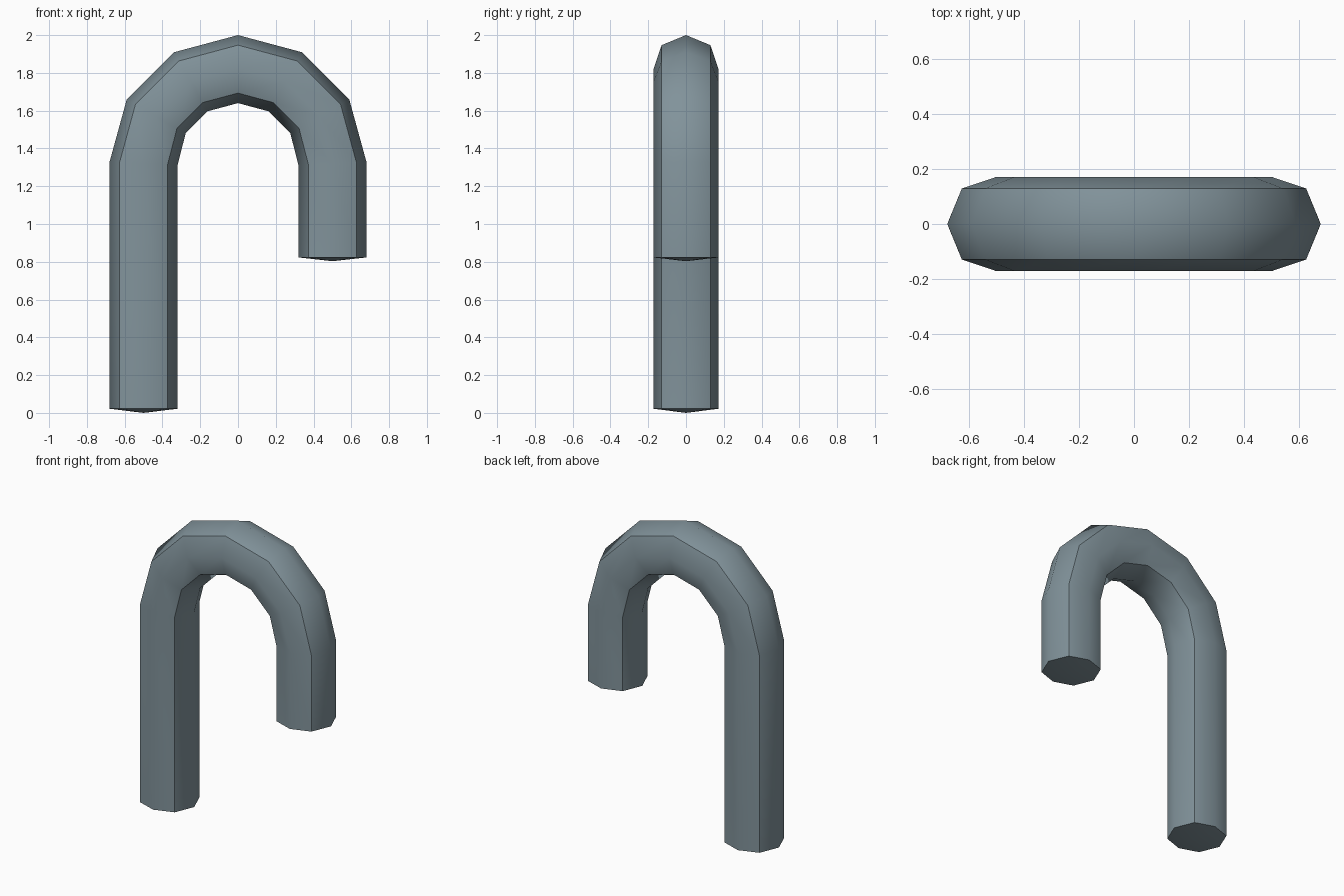
import bpy, bmesh, math

if "Cube" in bpy.data.objects:
    bpy.data.objects.remove(bpy.data.objects["Cube"])

# Cross-section: slightly flattened octagon as (in-plane offset, depth offset)
RX, RY, DX, DY = 0.18, 0.172, 0.127, 0.129
profile = [(RX, 0), (DX, DY), (0, RY), (-DX, DY), (-RX, 0), (-DX, -DY), (0, -RY), (DX, -DY)]

# Path: long leg, half-circle bend in six steps, short leg
# entries: (x, z, angle of outward direction)
R, CZ, TILT = 0.5, 1.32, math.radians(3)
path = [(-R, 0.022, math.pi)]
for i in range(7):
    a = math.pi * (1 - i / 6)
    tilt = -TILT if i == 0 else TILT if i == 6 else 0
    path.append((R * math.cos(a), CZ + R * math.sin(a), a + tilt))
path.append((R, 0.823, 0.0))

# Sweep the profile along the path
bm = bmesh.new()
rings = [[bm.verts.new((x + u * math.cos(a), v, z + u * math.sin(a))) for u, v in profile]
         for x, z, a in path]
for r0, r1 in zip(rings, rings[1:]):
    for k in range(8):
        j = (k + 1) % 8
        bm.faces.new((r0[k], r0[j], r1[j], r1[k]))

# Shallow pointed end caps
for ring, tip in ((rings[0], (-R, 0, 0.0)), (rings[-1], (R, 0, 0.803))):
    c = bm.verts.new(tip)
    for k in range(8):
        bm.faces.new((ring[k], ring[(k + 1) % 8], c))
bmesh.ops.recalc_face_normals(bm, faces=bm.faces)

mesh = bpy.data.meshes.new("hooked_pipe")
bm.to_mesh(mesh)
bm.free()
pipe = bpy.data.objects.new("hooked_pipe", mesh)
bpy.context.collection.objects.link(pipe)

# Single blue-grey colour
mat = bpy.data.materials.new("blue grey")
mat.diffuse_color = (0.22, 0.29, 0.325, 1)
mat.use_nodes = True
mat.node_tree.nodes["Principled BSDF"].inputs["Base Color"].default_value = mat.diffuse_color
mesh.materials.append(mat)

# Diagonal edges stay crisp, the rest is smooth
bpy.context.view_layer.objects.active = pipe
pipe.select_set(True)
bpy.ops.object.shade_smooth_by_angle(angle=math.radians(46.8))
